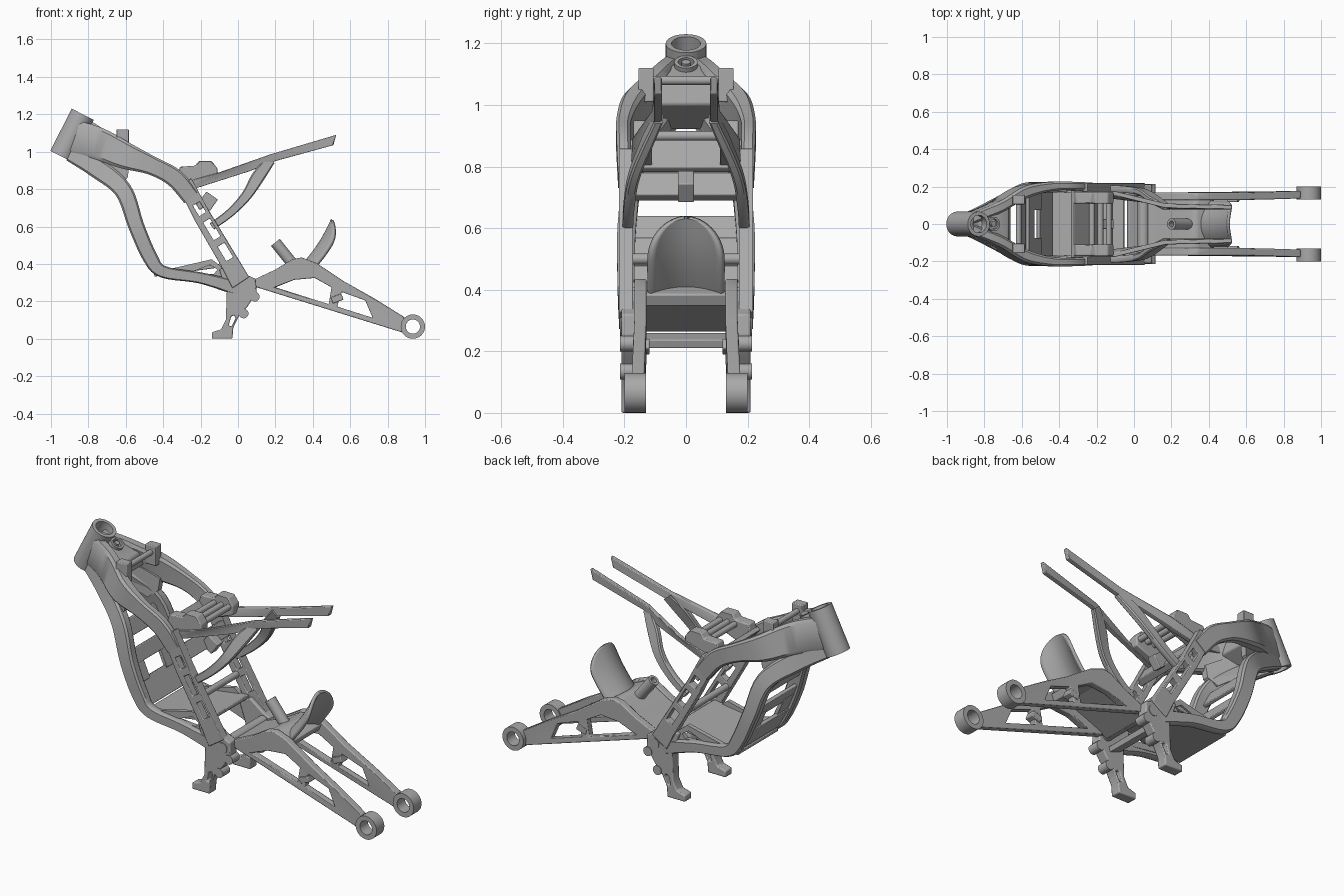
import bpy, bmesh, math
from mathutils import Vector

if "Cube" in bpy.data.objects:
    bpy.data.objects.remove(bpy.data.objects["Cube"])

metal = bpy.data.materials.new("brushed_grey")
metal.diffuse_color = (0.4, 0.4, 0.4, 1)
metal.use_nodes = True
metal.node_tree.nodes["Principled BSDF"].inputs["Base Color"].default_value = metal.diffuse_color


def finish(name, bm, mirror=False, bevel=0.0, smooth=True):
    bmesh.ops.remove_doubles(bm, verts=bm.verts, dist=1e-5)
    bmesh.ops.recalc_face_normals(bm, faces=bm.faces)
    me = bpy.data.meshes.new(name)
    bm.to_mesh(me)
    bm.free()
    me.materials.append(metal)
    ob = bpy.data.objects.new(name, me)
    bpy.context.collection.objects.link(ob)
    if bevel:
        b = ob.modifiers.new("bevel", 'BEVEL')
        b.width, b.segments, b.limit_method = bevel, 2, 'ANGLE'
    if mirror:
        m = ob.modifiers.new("mirror", 'MIRROR')
        m.use_axis = (False, True, False)
        m.use_mirror_merge = False
    if smooth:
        bpy.context.view_layer.objects.active = ob
        ob.select_set(True)
        bpy.ops.object.shade_smooth_by_angle(angle=math.radians(35))
        ob.select_set(False)
    return ob


def plate(name, outline, y0, y1, holes=(), yf=None, mirror=True, bevel=0.0):
    """Extrude an x-z outline (with holes) along y; yf bends y as a function of x, y."""
    bm = bmesh.new()
    edges = []
    for loop in [outline, *holes]:
        vs = [bm.verts.new((x, y0, z)) for x, z in loop]
        edges += [bm.edges.new((vs[i], vs[(i + 1) % len(vs)])) for i in range(len(vs))]
    bmesh.ops.triangle_fill(bm, edges=edges, use_beauty=True)
    new = bmesh.ops.extrude_face_region(bm, geom=bm.faces[:], use_keep_orig=True)["geom"]
    for v in new:
        if isinstance(v, bmesh.types.BMVert):
            v.co.y = y1
    if yf:
        for v in bm.verts:
            v.co.y = yf(v.co.x, v.co.y)
    return finish(name, bm, mirror, bevel)


def bar(name, cx, cz, y0, y1, length, thick, angle=0, mirror=False):
    """Box with its length turned by angle degrees in the x-z plane."""
    a = math.radians(angle)
    u, n = Vector((math.cos(a), math.sin(a))) * length / 2, Vector((-math.sin(a), math.cos(a))) * thick / 2
    c = Vector((cx, cz))
    return plate(name, [c - u - n, c + u - n, c + u + n, c - u + n], y0, y1, mirror=mirror, bevel=0.004)


def loft(name, stations, steps=5):
    """Mirrored beam through stations (x, z, y, depth, thickness)."""
    S = [Vector(s) for s in stations]
    S = [2 * S[0] - S[1], *S, 2 * S[-1] - S[-2]]
    path = []
    for i in range(1, len(S) - 2):
        a, b, c, d = S[i - 1:i + 3]
        for k in range(steps):
            t = k / steps
            path.append(0.5 * (2 * b + (c - a) * t + (2 * a - 5 * b + 4 * c - d) * t * t
                               + (3 * b - a - 3 * c + d) * t ** 3))
    path.append(S[-2])
    shape = [(-1, -.8), (-1, .8), (-.6, 1), (.6, 1), (1, .8), (1, -.8), (.6, -1), (-.6, -1)]
    bm = bmesh.new()
    rings = []
    for i, p in enumerate(path):
        q = path[min(i + 1, len(path) - 1)] - path[max(i - 1, 0)]
        up = Vector((-q[1], q[0])).normalized()
        rings.append([bm.verts.new((p[0] + up.x * b * p[3] / 2, p[2] + a * p[4] / 2,
                                    p[1] + up.y * b * p[3] / 2)) for a, b in shape])
    for r, s in zip(rings, rings[1:]):
        for j in range(8):
            bm.faces.new((r[j], r[(j + 1) % 8], s[(j + 1) % 8], s[j]))
    bm.faces.new(rings[0])
    bm.faces.new(rings[-1])
    return finish(name, bm, True)


def tube(name, p0, p1, r, rin=0.0, n=32, mirror=False):
    """Round tube or rod between two points."""
    p0, p1 = Vector(p0), Vector(p1)
    rot = (p1 - p0).to_track_quat('Z', 'Y')
    bm = bmesh.new()
    rings = [[bm.verts.new(p + rot @ Vector((rad * math.cos(2 * math.pi * i / n),
                                             rad * math.sin(2 * math.pi * i / n), 0))) for i in range(n)]
             for p, rad in ((p0, r), (p1, r), (p1, rin), (p0, rin))]
    if not rin:
        bm.faces.new(rings[0])
        bm.faces.new(rings[1])
        bmesh.ops.delete(bm, geom=rings[2] + rings[3], context='VERTS')
    for k in range(4 if rin else 1):
        a, b = rings[k], rings[(k + 1) % 4]
        for i in range(n):
            bm.faces.new((a[i], a[(i + 1) % n], b[(i + 1) % n], b[i]))
    return finish(name, bm, mirror)


# Steering head
tube("head_tube", (-.945, 0, .975), (-.83, 0, 1.2), .066, .047, 40)
plate("head_gusset", [(-.83, 1.13), (-.76, 1.13), (-.67, 1.07), (-.66, 1.0), (-.8, .92), (-.91, .97)],
      -1, 1, yf=lambda x, y: y * (.055 + max(0, x + .85) * .28), mirror=False, bevel=.008)
tube("cap_ring", (-.77, 0, 1.105), (-.748, 0, 1.14), .038, .026)
tube("cap_stem", (-.775, 0, 1.1), (-.75, 0, 1.14), .014)

# Main spars and down tubes
loft("main_spar", [(-.88, 1.08, .03, .18, .06), (-.75, 1.045, .085, .17, .065), (-.61, .982, .165, .145, .07),
                   (-.46, .925, .2, .1, .05), (-.34, .86, .203, .1, .045), (-.25, .755, .198, .095, .045)])
loft("down_tube", [(-.9, .99, .03, .08, .05), (-.76, .915, .09, .105, .06), (-.615, .795, .165, .095, .06),
                   (-.543, .6, .192, .085, .06), (-.47, .435, .195, .08, .055), (-.4, .358, .195, .065, .05),
                   (-.2, .325, .193, .06, .05), (0, .27, .185, .08, .05)])
# Web closing the fork between spar and down tube
plate("head_web", [(-.88, 1.03), (-.7, 1.0), (-.58, .93), (-.59, .86), (-.64, .82), (-.85, .96)], .01, .045,
      yf=lambda x, y: y + max(0, x + .88) * .42)


# Lower spar as a ladder of slots
def slot(t0, t1):
    a, d, n = Vector((-.245, .75)), Vector((.26, -.43)), Vector((.024, .0145))
    return [a + d * t0 - n * .6, a + d * t1 - n * .6, a + d * t1 + n * .9, a + d * t0 + n * .9]


plate("lower_spar", [(-.32, .81), (-.25, .86), (-.17, .71), (.06, .33), (-.03, .27), (-.08, .37), (-.23, .63)],
      .172, .218, [slot(.07, .2), slot(.28, .5), slot(.58, .76)], bevel=.004)

# Pivot plates with feet
plate("pivot_plate", [(-.1, .37), (-.03, .4), (.05, .34), (.095, .32), (.1, .25), (.05, .17), (.01, .13),
                      (-.025, .06), (-.03, 0), (-.14, 0), (-.14, .035), (-.09, .05), (-.065, .1), (-.06, .25)],
      .15, .21, [[(-.05, .07), (-.035, .065), (-.012, .11), (-.02, .125), (-.036, .12)]], bevel=.006)
for i, (x, z, r) in enumerate([(.09, .225, .026), (.03, .135, .026), (.05, .28, .03), (-.03, .3, .016)]):
    tube(f"pivot_bolt_{i + 1}", (x, .15, z), (x, .214, z), r, n=20, mirror=True)
tube("pivot_shaft", (.05, -.15, .295), (.05, .15, .295), .03)
bar("lower_cross_member", 0, .235, -.17, .17, .07, .03, -20)

# Floor, side gussets and front panel
bar("floor_plate", -.25, .37, -.18, .18, .4, .02, 8)
plate("floor_gusset", [(-.42, .36), (-.14, .425), (-.07, .37), (-.08, .3), (-.3, .33)], .165, .19,
      [[(-.25, .355), (-.15, .395), (-.11, .37), (-.13, .345)]])
bar("front_panel_top", -.605, .74, -.18, .18, .09, .02, -66)
bar("front_panel_upper", -.555, .6, -.18, .18, .08, .02, -66)
bar("front_panel_lower", -.478, .425, -.18, .18, .14, .02, -60)
bar("front_panel_side", -.525, .53, .075, .18, .12, .02, -66, True)

# Upper mounts and cross members
bar("tank_mount", -.617, 1.065, .105, .155, .066, .11, 0, True)
tube("tank_mount_rod", (-.617, -.11, 1.08), (-.617, .11, 1.08), .015, n=20)
bar("shock_cross_member", -.21, .735, -.19, .19, .04, .085, 30)
bar("shock_bracket", -.16, .735, -.026, .026, .075, .075, -35)
bar("spar_cross_plate", -.29, .835, -.18, .18, .12, .025, -50)
plate("seat_mount", [(-.33, .86), (-.31, .92), (-.23, .925), (-.21, .95), (-.14, .95), (-.11, .91), (-.11, .86),
                     (-.26, .8)], .11, .17, bevel=.006)
for i, x in enumerate([-.225, -.18, -.135]):
    tube(f"seat_mount_rod_{i + 1}", (x, -.15, .9), (x, .15, .9), .016, n=16)
tube("lower_rod", (-.13, -.19, .5), (-.13, .19, .5), .018, n=16)


# Rear subframe: rails and curved struts
def rail_y(x, y):
    return y + max(0, min(1, (.2 - x) / .3)) * .075


plate("seat_rail", [(-.27, .79), (-.24, .85), (-.1, .89), (.17, .985), (.525, 1.09), (.51, 1.035), (.2, .95),
                    (.06, .895)], .078, .102, yf=rail_y, bevel=.004)
loft("rail_strut", [(.175, .955, .09, .05, .03), (.11, .87, .13, .07, .035), (.045, .765, .17, .055, .035),
                    (-.04, .675, .185, .045, .035), (-.14, .6, .19, .04, .035)])

# Swingarm
plate("swing_arm", [(.05, .3), (.2, .37), (.29, .425), (.34, .435), (.42, .405), (.57, .305), (.73, .215),
                    (.89, .115), (.89, .03), (.1, .275)], .128, .168,
      [[(.2, .275), (.3, .315), (.41, .325), (.5, .275), (.485, .185)],
       [(.555, .25), (.68, .205), (.72, .112), (.53, .172)]],
      yf=lambda x, y: y + max(0, x - .6) * .03, bevel=.005)
plate("swing_arm_bridge", [(.05, .3), (.2, .36), (.3, .42), (.34, .425), (.43, .385), (.41, .345), (.33, .375),
                           (.2, .325), (.06, .265)], -.14, .14, mirror=False, bevel=.006)
tube("axle_hub", (.935, .13, .065), (.935, .2, .065), .065, .038, mirror=True)
tube("linkage_tube", (.2, 0, .515), (.3, 0, .39), .03, .016, 24)
bar("chain_guide", .53, .215, .118, .172, .035, .06, -70, True)

# Curved rear splash guard with a rounded top
bm = bmesh.new()
rows = []
for i in range(21):
    u = math.sin(i / 20 * math.pi / 2)
    w = .12 * max(.002, 1 - max(0, (u - .5) / .5) ** 2.4) ** .5
    row = []
    for j in range(15):
        y = w * (j / 7 - 1)
        o = .06 * (y / .12) ** 2 + .012 * math.sin(math.pi * u)
        row.append(bm.verts.new((.355 + .15 * u + o * .85, y, .4 + .235 * u - o * .4)))
    rows.append(row)
for a, b in zip(rows, rows[1:]):
    for j in range(14):
        bm.faces.new((a[j], a[j + 1], b[j + 1], b[j]))
guard = finish("splash_guard", bm)
s = guard.modifiers.new("solid", 'SOLIDIFY')
s.thickness, s.offset = .018, 0
